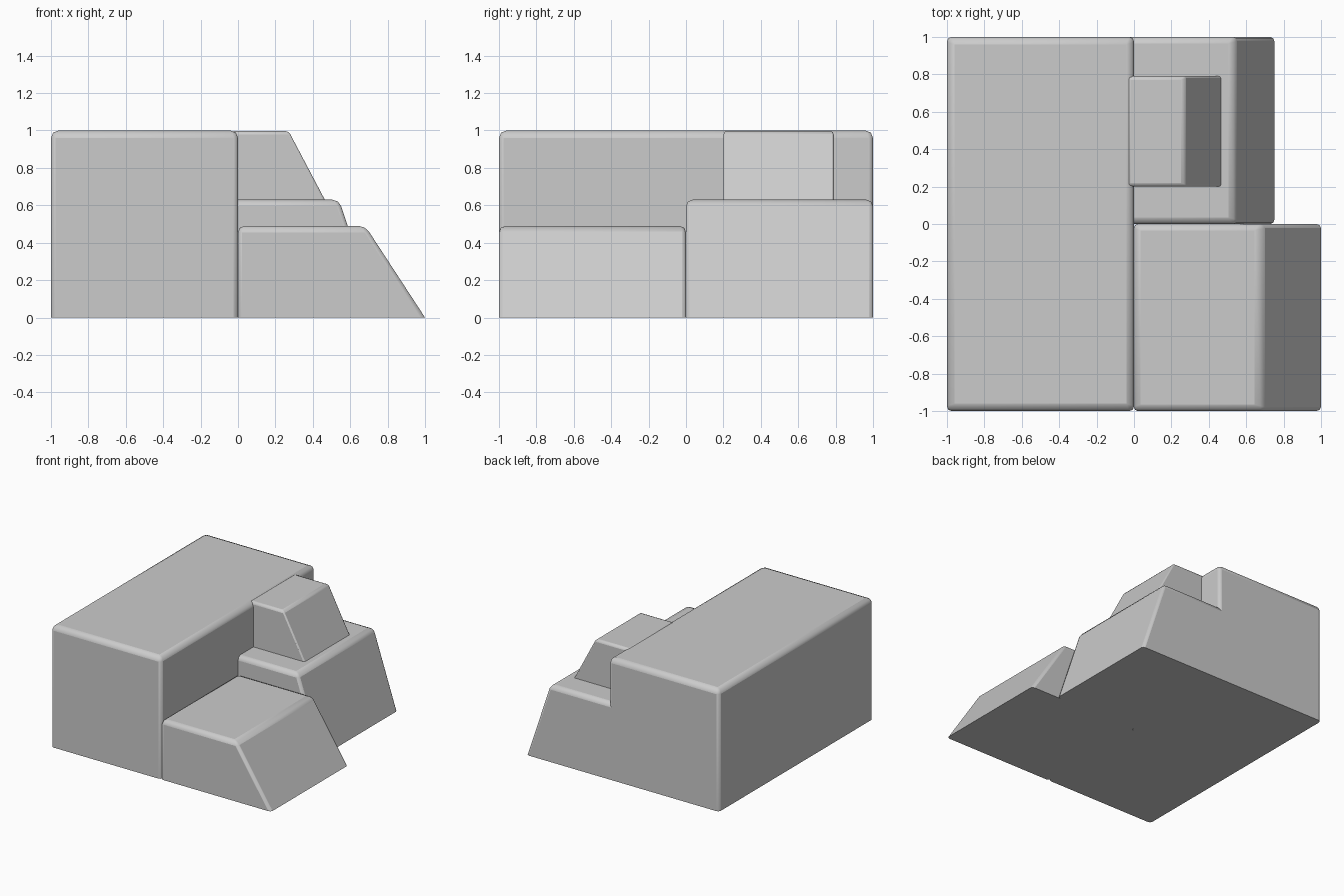
import bpy
import bmesh

if "Cube" in bpy.data.objects:
    bpy.data.objects.remove(bpy.data.objects["Cube"])


def worn_block(name, x0, x1_base, x1_top, y0, y1, z0, z1, top_bevel, side_weight):
    """Block with an optional sloped right face; every edge but the base is eased."""
    profile = [(x0, z0), (x1_base, z0), (x1_top, z1), (x0, z1)]
    bm = bmesh.new()
    face = bm.faces.new([bm.verts.new((x, y0, z)) for x, z in profile])
    ext = bmesh.ops.extrude_face_region(bm, geom=[face])
    for v in ext["geom"]:
        if isinstance(v, bmesh.types.BMVert):
            v.co.y = y1
    if len(bm.faces) == 5:
        bmesh.ops.holes_fill(bm, edges=bm.edges[:])
    bmesh.ops.recalc_face_normals(bm, faces=bm.faces[:])

    # wide bevel around the top, narrower one down the corners, none at the base
    weight = bm.edges.layers.float.new("bevel_weight_edge")
    for e in bm.edges:
        a, b = (v.co.z for v in e.verts)
        if abs(a - b) > 1e-4:
            e[weight] = side_weight
        elif a > (z0 + z1) / 2:
            e[weight] = 1.0
    mesh = bpy.data.meshes.new(name)
    bm.to_mesh(mesh)
    bm.free()
    obj = bpy.data.objects.new(name, mesh)
    bpy.context.collection.objects.link(obj)

    bevel = obj.modifiers.new("Eased edges", "BEVEL")
    bevel.limit_method = "WEIGHT"
    bevel.width = top_bevel
    bevel.segments = 2

    bpy.ops.object.select_all(action="DESELECT")
    obj.select_set(True)
    bpy.context.view_layer.objects.active = obj
    bpy.ops.object.shade_smooth_by_angle()
    return obj


# tall rectangular block on the left
worn_block("tall_block", -1.0, 0.0, 0.0, -1.0, 1.0, 0.0, 1.0, 0.04, 0.6)
# low ramped block, front right
worn_block("front_ramp_block", 0.0, 1.0, 0.68, -1.0, 0.0, 0.0, 0.49, 0.035, 0.6)
# middle ramped block, back right, running into the tall block
worn_block("back_ramp_block", -0.1, 0.75, 0.54, 0.0, 1.0, 0.0, 0.63, 0.035, 0.6)
# small ramped block resting on the middle one
worn_block("upper_ramp_block", -0.04, 0.48, 0.27, 0.2, 0.79, 0.6, 0.998, 0.02, 0.5)
